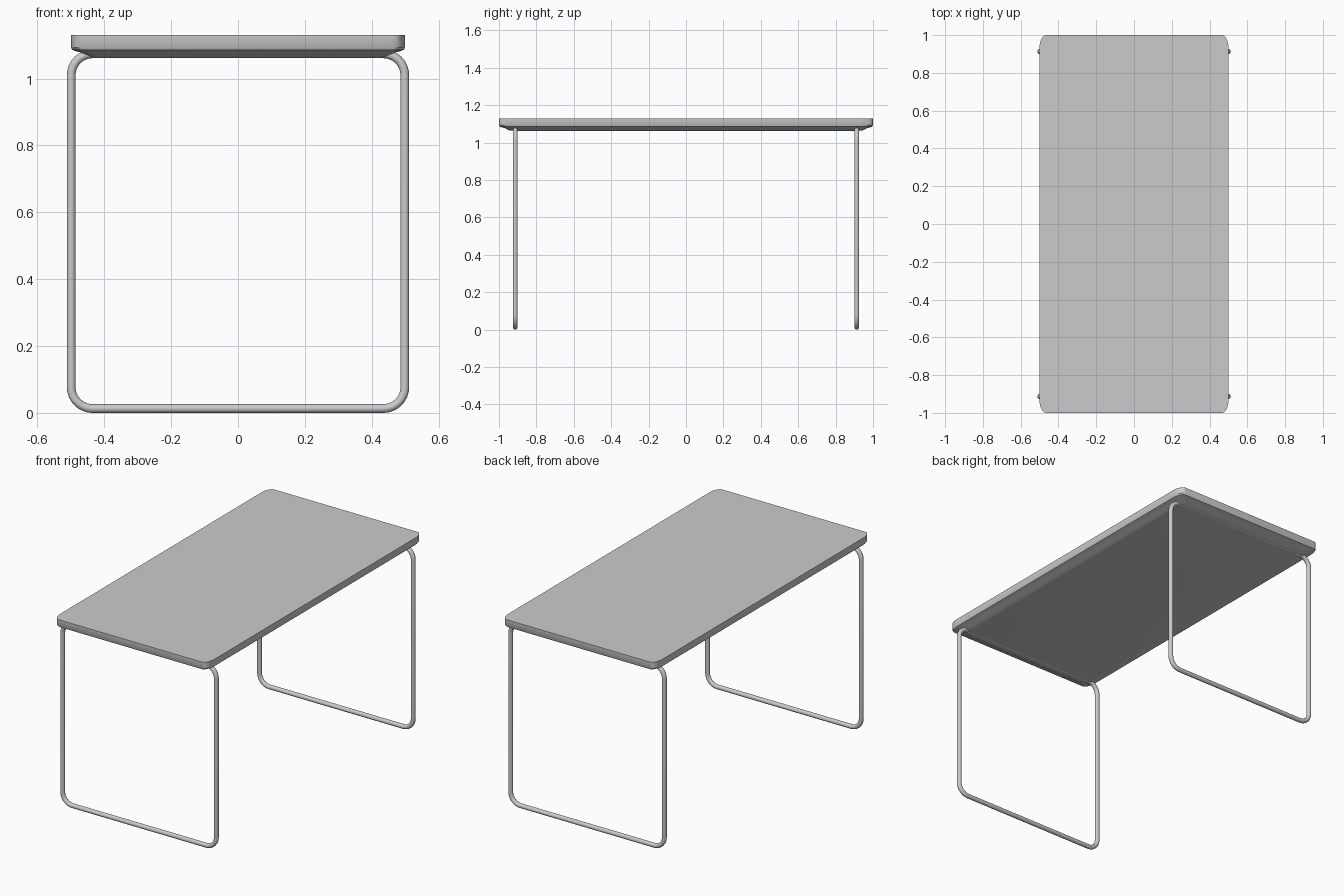
import bpy, bmesh, math

if "Cube" in bpy.data.objects:
    bpy.data.objects.remove(bpy.data.objects["Cube"])

TUBE_R = 0.013
LEG_Y = 0.913


def rounded_outline(hx, hy, rx, ry, steps=8):
    """Counter-clockwise rounded rectangle with elliptical corners."""
    pts = []
    for q, (sx, sy) in enumerate([(1, 1), (-1, 1), (-1, -1), (1, -1)]):
        for i in range(steps + 1):
            a = math.pi / 2 * (q + i / steps)
            pts.append((sx * (hx - rx) + rx * math.cos(a),
                        sy * (hy - ry) + ry * math.sin(a)))
    return pts


def finish(bm, name, angle):
    bmesh.ops.recalc_face_normals(bm, faces=bm.faces)
    mesh = bpy.data.meshes.new(name)
    bm.to_mesh(mesh)
    bm.free()
    obj = bpy.data.objects.new(name, mesh)
    bpy.context.collection.objects.link(obj)
    bpy.ops.object.select_all(action='DESELECT')
    obj.select_set(True)
    bpy.context.view_layer.objects.active = obj
    bpy.ops.object.shade_smooth_by_angle(angle=math.radians(angle))
    return obj


def bridge(bm, a, b):
    for i in range(len(a)):
        j = (i + 1) % len(a)
        bm.faces.new((a[i], a[j], b[j], b[i]))


# Table top: straight rim, softened lower edge, shallow raised underside
bm = bmesh.new()
sections = [(0, 1.13), (0, 1.093), (0.004, 1.086), (0.014, 1.082),
            (0.03, 1.078), (0.05, 1.067), (0.075, 1.063)]
rings = [[bm.verts.new((x, y, z)) for x, y in
          rounded_outline(0.5 - inset, 1 - inset, 0.035, 0.065)]
         for inset, z in sections]
for a, b in zip(rings, rings[1:]):
    bridge(bm, a, b)
bm.faces.new(rings[0])
bm.faces.new(rings[-1])
finish(bm, "table_top", 35)


# Leg frames: closed rounded loops of round tube, top rail set into the underside
def leg_frame(name, y):
    bm = bmesh.new()
    z_low, z_high = TUBE_R, 1.074
    zc, hz = (z_low + z_high) / 2, (z_high - z_low) / 2
    path = rounded_outline(0.499, hz, 0.064, 0.064)
    n, sides = len(path), 16
    steps = n // 4
    loops = []
    for k, (px, pz) in enumerate(path):
        # outward direction of the loop at this point
        q, i = divmod(k, steps)
        a = math.pi / 2 * (q + i / (steps - 1))
        loop = []
        for s in range(sides):
            t = 2 * math.pi * s / sides
            r = TUBE_R * math.cos(t)
            loop.append(bm.verts.new((px + r * math.cos(a),
                                      y + TUBE_R * math.sin(t),
                                      zc + pz + r * math.sin(a))))
        loops.append(loop)
    for k in range(n):
        bridge(bm, loops[k], loops[(k + 1) % n])
    finish(bm, name, 60)


leg_frame("front_leg_frame", -LEG_Y)
leg_frame("back_leg_frame", LEG_Y)
